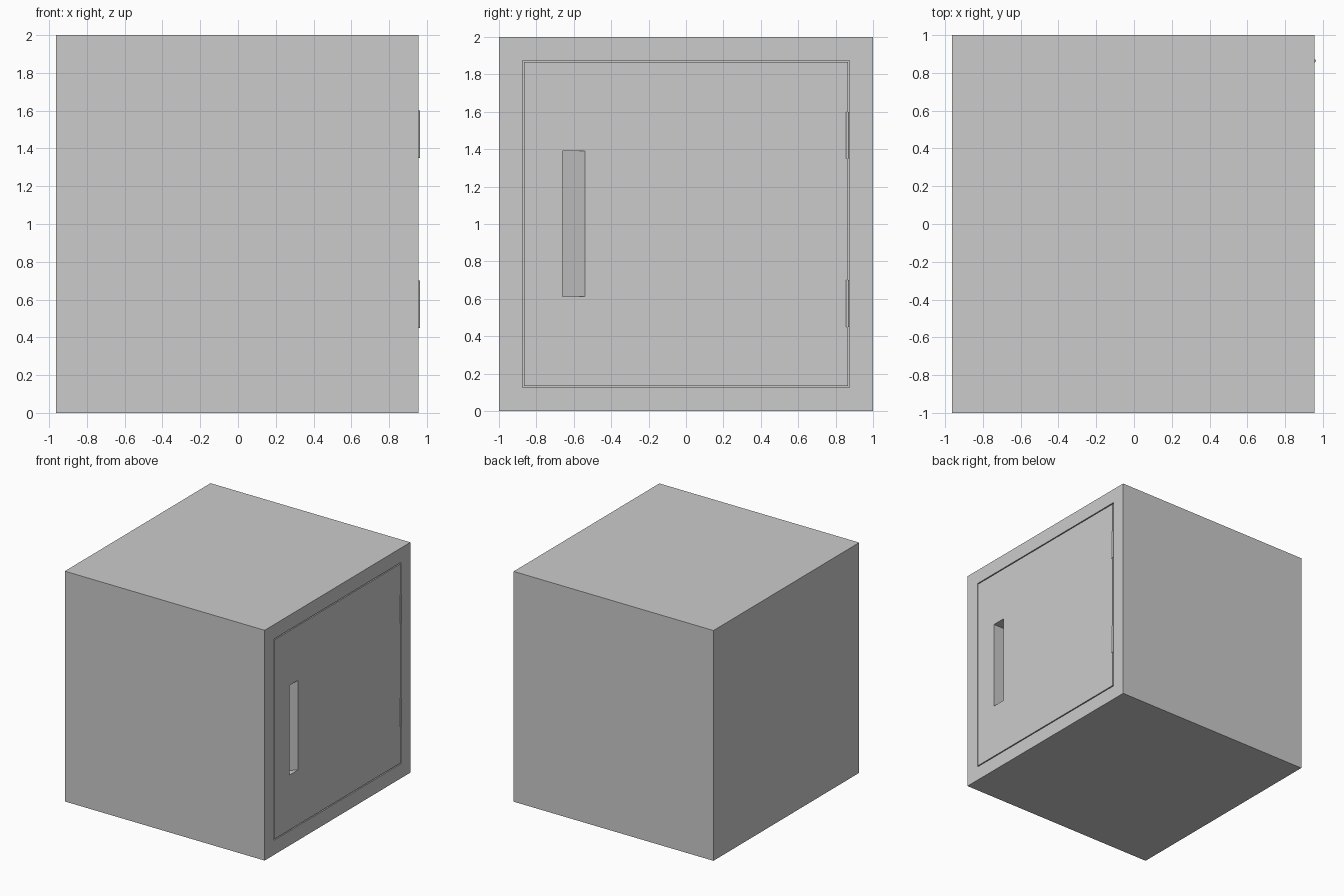
import bpy, bmesh

if "Cube" in bpy.data.objects:
    bpy.data.objects.remove(bpy.data.objects["Cube"])

FACE = 0.956   # plane of the door side
BACK = -0.964


def box(name, x, y, z):
    bm = bmesh.new()
    bmesh.ops.create_cube(bm, size=1)
    for v in bm.verts:
        for i, (lo, hi) in enumerate((x, y, z)):
            v.co[i] = hi if v.co[i] > 0 else lo
    return add(name, bm)


def prism(name, profile, z0, z1):
    bm = bmesh.new()
    face = bm.faces.new([bm.verts.new((x, y, z0)) for x, y in profile])
    top = bmesh.ops.extrude_face_region(bm, geom=[face])["geom"]
    for v in top:
        if isinstance(v, bmesh.types.BMVert):
            v.co.z = z1
    bmesh.ops.recalc_face_normals(bm, faces=bm.faces)
    return add(name, bm)


def add(name, bm):
    mesh = bpy.data.meshes.new(name)
    bm.to_mesh(mesh)
    bm.free()
    ob = bpy.data.objects.new(name, mesh)
    bpy.context.collection.objects.link(ob)
    return ob


def cut(ob, cutter):
    cutter.hide_render = True
    mod = ob.modifiers.new("cut", "BOOLEAN")
    mod.operation = "DIFFERENCE"
    mod.solver = "EXACT"
    mod.object = cutter
    bpy.context.view_layer.objects.active = ob
    bpy.ops.object.modifier_apply(modifier=mod.name)
    bpy.data.objects.remove(cutter)


# Cabinet shell, open on the door side
cabinet = box("cabinet", (BACK, FACE), (-1, 1), (0, 2))
cut(cabinet, box("cavity", (BACK + 0.126, FACE + 0.1), (-0.874, 0.874), (0.126, 1.874)))

# Inset door, flush with the frame, with a narrow gap around it
door = box("door", (FACE - 0.16, FACE), (-0.865, 0.865), (0.135, 1.865))

# Wedge-shaped finger recess, deepest along its outer edge
wedge = [(FACE - 0.12, -0.66), (FACE + 0.02, -0.66), (FACE + 0.02, -0.52), (FACE, -0.54)]
cut(door, prism("recess_cutter", wedge, 0.612, 1.39))

# Hinge barrels
for label, z in (("lower", 0.575), ("upper", 1.475)):
    bpy.ops.mesh.primitive_cylinder_add(vertices=16, radius=0.008, depth=0.25,
                                        location=(FACE, 0.864, z))
    bpy.context.object.name = label + "_hinge"
    bpy.ops.object.shade_smooth_by_angle()
